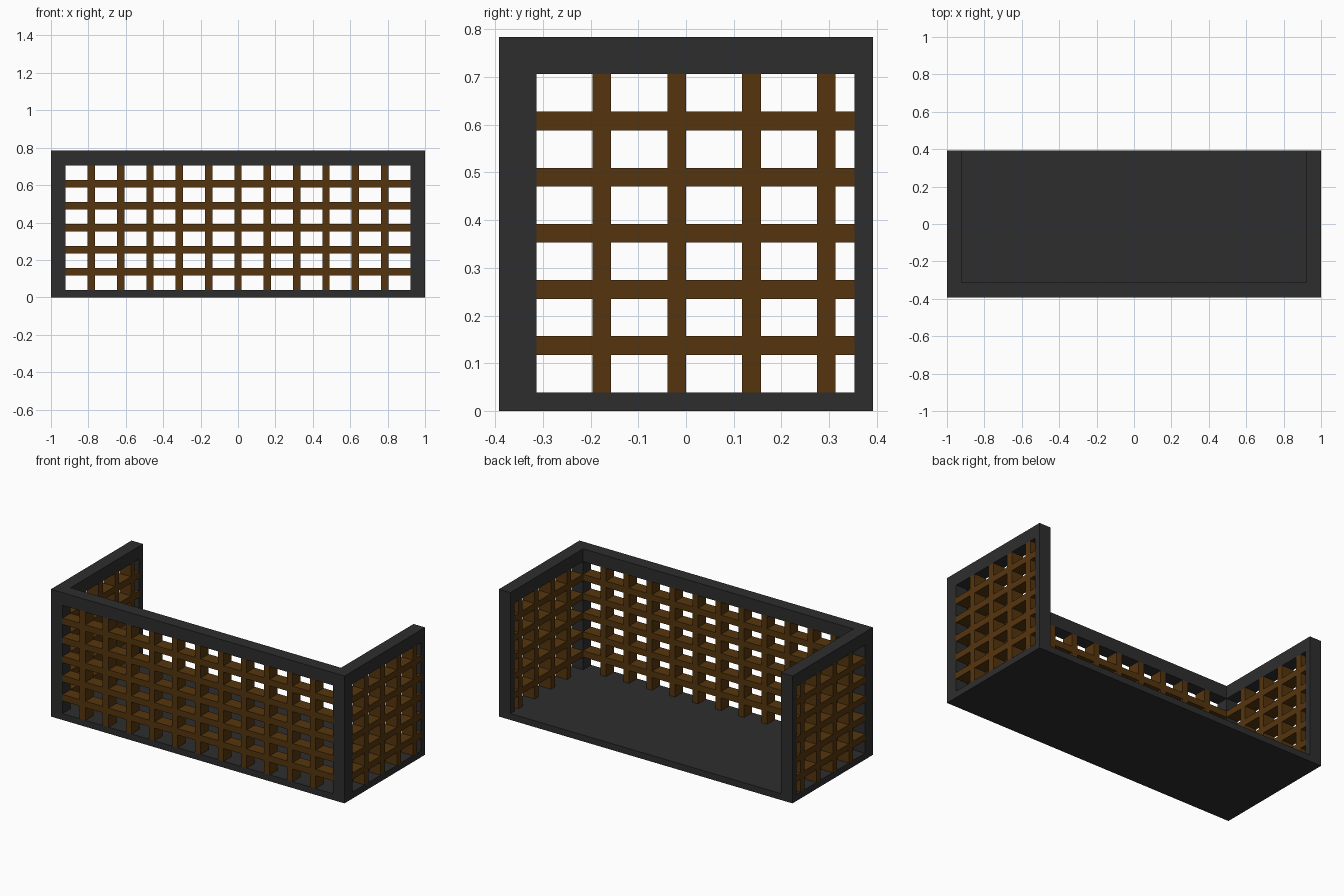
import bpy, bmesh

if "Cube" in bpy.data.objects:
    bpy.data.objects.remove(bpy.data.objects["Cube"])

U = 2 / 51  # grid module: the model is 51 x 20 x 20 modules


def material(name, rgb):
    m = bpy.data.materials.new(name)
    m.diffuse_color = (*rgb, 1)
    m.use_nodes = True
    m.node_tree.nodes["Principled BSDF"].inputs["Base Color"].default_value = m.diffuse_color
    return m


DARK = material("dark_frame", (0.027, 0.027, 0.027))
WOOD = material("brown_wood", (0.091, 0.036, 0.004))


def boxes(name, mat, spans):
    """One object from boxes given as (x0, x1, y0, y1, z0, z1) in modules."""
    bm = bmesh.new()
    for x0, x1, y0, y1, z0, z1 in spans:
        made = bmesh.ops.create_cube(bm, size=1)
        for v in made["verts"]:
            v.co = (U * (x0 if v.co.x < 0 else x1),
                    U * (y0 if v.co.y < 0 else y1),
                    U * (z0 if v.co.z < 0 else z1))
    mesh = bpy.data.meshes.new(name)
    bm.to_mesh(mesh)
    bm.free()
    mesh.materials.append(mat)
    obj = bpy.data.objects.new(name, mesh)
    bpy.context.collection.objects.link(obj)
    return obj


X, Y, H = 25.5, 10, 20      # half length, half depth, height
XI, YI = X - 2, -Y + 2      # inner faces of the side and front walls
ROWS = range(3, 16, 3)      # lower edges of the horizontal slats

# Floor slab
boxes("floor", DARK, [(-X, X, -Y, Y, 0, 1)])

# Front top rail
boxes("front_top_rail", DARK, [(-XI, XI, -Y, YI, 18, H)])

# Front lattice
boxes("front_lattice", WOOD,
      [(x - .5, x + .5, -Y, YI, 1, 18) for x in range(-20, 21, 4)] +
      [(-XI, XI, -Y, YI, z, z + 1) for z in ROWS])

# Side walls: posts, top rail and lattice, mirrored left and right
for side, a, b in (("left", -X, -XI), ("right", XI, X)):
    boxes(side + "_front_post", DARK, [(a, b, -Y, YI, 1, H)])
    boxes(side + "_back_post", DARK, [(a, b, Y - 1, Y, 1, H)])
    boxes(side + "_top_rail", DARK, [(a, b, YI, Y - 1, 18, H)])
    boxes(side + "_lattice", WOOD,
          [(a, b, y, y + 1, 1, 18) for y in range(-5, 8, 4)] +
          [(a, b, YI, Y - 1, z, z + 1) for z in ROWS])
